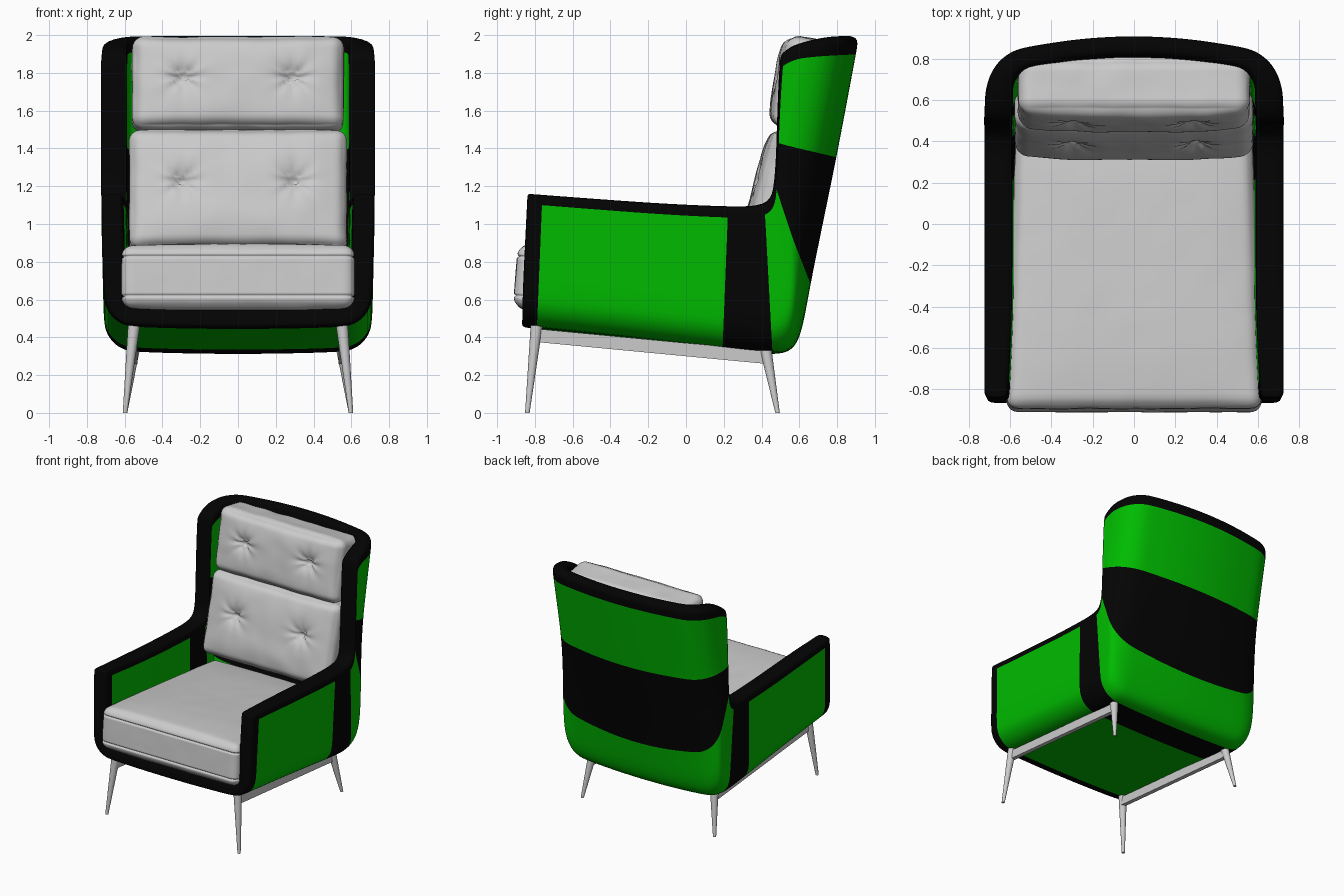
import bpy, bmesh, math
from mathutils import Vector, Matrix, noise

if "Cube" in bpy.data.objects:
    bpy.data.objects.remove(bpy.data.objects["Cube"])


def material(name, rgb):
    m = bpy.data.materials.new(name)
    m.diffuse_color = (*rgb, 1)
    m.use_nodes = True
    m.node_tree.nodes["Principled BSDF"].inputs["Base Color"].default_value = m.diffuse_color
    return m


def add_object(name, bm, mats=()):
    me = bpy.data.meshes.new(name)
    bm.to_mesh(me)
    bm.free()
    for m in mats:
        me.materials.append(m)
    for p in me.polygons:
        p.use_smooth = True
    ob = bpy.data.objects.new(name, me)
    bpy.context.collection.objects.link(ob)
    return ob


green = material("green_fabric", (0.0, 0.5, 0.0))
black = material("black_fabric", (0.001, 0.001, 0.001))

# Shell: U-shaped sections swept from the arm fronts, round the elbow and up the back
# each row: rim y, z, base y, z
SECTIONS = [
    (-.84, 1.16, -.875, .455), (-.818, 1.158, -.853, .45), (-.45, 1.13, -.45, .41),
    (-.10, 1.105, -.10, .37), (.27, 1.09, .23, .33), (.36, 1.095, .34, .318),
    (.42, 1.11, .46, .308), (.45, 1.14, .57, .322), (.462, 1.17, .618, .44),
    (.47, 1.20, .655, .66), (.48, 1.29, .725, 1.0), (.485, 1.41, .80, 1.36),
    (.49, 1.65, .86, 1.68), (.50, 1.84, .907, 1.93), (.51, 1.89, .917, 1.99),
]
BLACK_ROWS = {0, 4, 5, 9, 10, len(SECTIONS) - 2}


def u_section(index, w=.725):
    y0, z0, y1, z1 = SECTIONS[index]
    rim, base = Vector((0, y0, z0)), Vector((0, y1, z1))
    t = min(1, max(0, (index - 6) / 3))          # 0 on the arms, 1 on the back
    r, b = .16 + .06 * t, .01 + .04 * t
    D = (base - rim).length
    L = D - r - b
    prof = [(w, L * f) for f in (0, .05, .4, .75, 1)]
    prof += [(w - r + r * math.cos(a), L + r * math.sin(a))
             for a in (math.pi * k / 8 for k in range(1, 5))]
    prof += [((w - r) * f, D - b * f * f) for f in (.66, .33, 0)]
    half = []
    for x, d in prof:
        p = rim + (base - rim) * (d / D)
        p.x = x * (1 - .025 * d / D)
        if index >= len(SECTIONS) - 2:           # arched top edge of the wings
            p.z += .045 * math.sin(math.pi * math.sqrt(d / D))
        half.append(p)
    return half + [Vector((-p.x, p.y, p.z)) for p in reversed(half[:-1])]


bm = bmesh.new()
grid = [[bm.verts.new(p) for p in u_section(i)] for i in range(len(SECTIONS))]
cols = len(grid[0])
for i in range(len(grid) - 1):
    for j in range(cols - 1):
        f = bm.faces.new((grid[i][j], grid[i][j + 1], grid[i + 1][j + 1], grid[i + 1][j]))
        f.material_index = int(i in BLACK_ROWS or j in (0, cols - 2))
shell = add_object("upholstered_shell", bm, (green, black))
thick = shell.vertex_groups.new(name="thickness")   # thick arms and wings, thinner floor and back
for i in range(len(SECTIONS)):
    for j in range(cols):
        side = min(j, cols - 1 - j)
        full = .85 if i < 2 else 1
        thick.add([i * cols + j], full if side < 5 else max(.72, full - .07 * (side - 4)), 'REPLACE')
sol = shell.modifiers.new("thickness", 'SOLIDIFY')
sol.thickness, sol.offset, sol.material_offset_rim = .135, -1, 1
sol.vertex_group = "thickness"
sub = shell.modifiers.new("smooth", 'SUBSURF')
sub.levels = sub.render_levels = 2


# Cushions: dense rounded boxes with puffed faces, seams, tuft dimples and soft folds
def cushion(name, half, centre, tilt, r, puff, tufts=(), seam=0, taper=0, face=1, folds=.006):
    bm = bmesh.new()
    bmesh.ops.create_cube(bm, size=2)
    bmesh.ops.subdivide_edges(bm, edges=bm.edges[:], cuts=59, use_grid_fill=True)
    h = Vector(half)
    other = 2 if face == 1 else 1
    for v in bm.verts:
        n = v.co.copy()
        p = Vector([a * b for a, b in zip(n, h)])
        q = Vector([max(-(s - r), min(s - r, c)) for c, s in zip(p, h)])
        d = (p - q).normalized()
        out = q + d * r
        bulge = puff * (1 - n.x ** 4) * (1 - n[other] ** 4)
        out[face] += bulge * n[face]
        out += d * folds * noise.noise(p * 7 + Vector(centre) * 5)
        if seam:
            if max(abs(n.x), abs(n.y)) > .99:
                out -= d * .012 * math.exp(-((abs(p.z) - seam) / .006) ** 2)
            out.x *= 1 - taper * (n.y + 1) / 2
        if n.y < -.99:
            for tx, tz in tufts:
                dx, dz = p.x - tx, p.z - tz
                rad, ang = math.hypot(dx, dz), math.atan2(dz, dx)
                crease = .025 * math.cos(8 * ang) * min(1, rad / .025)
                out.y += math.exp(-rad / .045) * (.075 + crease)
        v.co = out
    ob = add_object(name, bm)
    ob.location = centre
    ob.rotation_euler.x = -math.radians(tilt)
    return ob


cushion("seat_cushion", (.62, .70, .165), (0, -.205, .668), 4.7, .06, .032,
        seam=.105, taper=.08, face=2, folds=.002)
cushion("lower_back_cushion", (.575, .13, .325), (0, .525, 1.165), 14, .06, .045,
        tufts=((-.3, .03), (.3, .03)))
cushion("upper_back_cushion", (.56, .13, .25), (0, .632, 1.735), 10, .065, .04,
        tufts=((-.29, .02), (.29, .02)))


# Legs and side rails
def tapered_leg(name, top, foot, r_top, r_foot):
    a, b = Vector(foot), Vector(top)
    bm = bmesh.new()
    m = Matrix.Translation((a + b) / 2) @ (b - a).to_track_quat('Z', 'Y').to_matrix().to_4x4()
    bmesh.ops.create_cone(bm, cap_ends=True, segments=24, radius1=r_foot, radius2=r_top,
                          depth=(b - a).length, matrix=m)
    for v in bm.verts:
        if v.co.z < .03:
            v.co.z = 0
    return add_object(name, bm)


def rail(name, x, front, back, height, width):
    bm = bmesh.new()
    bmesh.ops.create_cube(bm, size=1)
    for v in bm.verts:
        y, z = front if v.co.y < 0 else back
        v.co = (x + v.co.x * width, y, z + v.co.z * height)
    return add_object(name, bm)


parts = []
for s, side in ((1, "right"), (-1, "left")):
    parts.append(tapered_leg(f"front_leg_{side}", (s * .55, -.79, .47), (s * .598, -.84, 0), .032, .012))
    parts.append(tapered_leg(f"back_leg_{side}", (s * .55, .42, .345), (s * .598, .485, 0), .032, .012))
    parts.append(rail(f"side_rail_{side}", s * .55, (-.79, .41), (.42, .295), .07, .035))
bpy.ops.object.select_all(action='DESELECT')
for ob in parts:
    ob.select_set(True)
bpy.context.view_layer.objects.active = parts[0]
bpy.ops.object.shade_smooth_by_angle(angle=math.radians(40))
